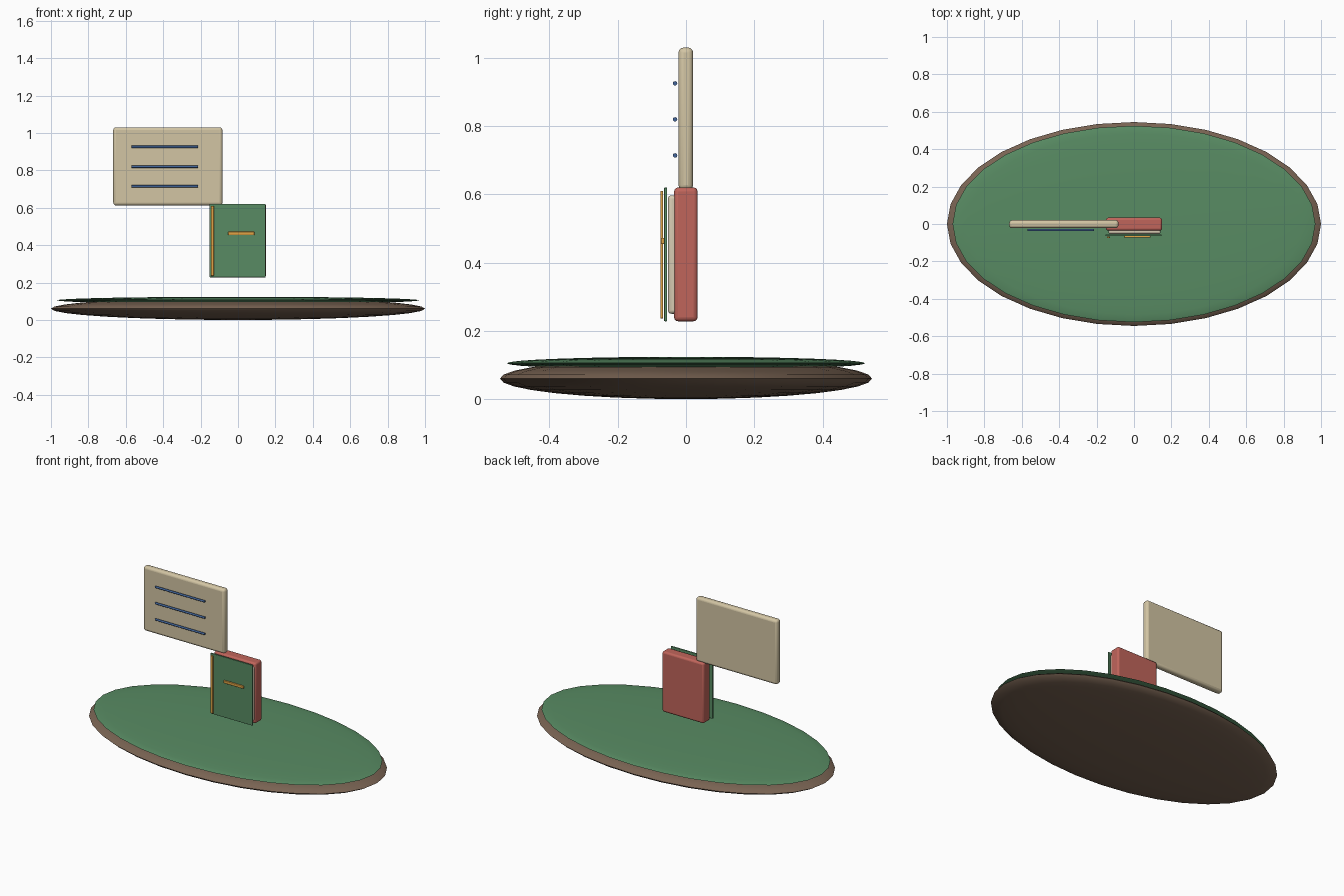
import bpy, math

if "Cube" in bpy.data.objects:
    bpy.data.objects.remove(bpy.data.objects["Cube"])


def material(name, rgb):
    m = bpy.data.materials.new(name)
    m.diffuse_color = (*rgb, 1)
    m.use_nodes = True
    m.node_tree.nodes["Principled BSDF"].inputs["Base Color"].default_value = m.diffuse_color
    return m


BROWN = material("earth brown", (0.19, 0.125, 0.085))
GREEN = material("leaf green", (0.098, 0.26, 0.125))
RED = material("brick red", (0.53, 0.13, 0.105))
CREAM = material("parchment", (0.65, 0.56, 0.37))
PAGE = material("page white", (0.68, 0.60, 0.45))
GOLD = material("gold", (0.75, 0.37, 0.06))
BLUE = material("ink blue", (0.055, 0.13, 0.32))


def finish(name, mat):
    ob = bpy.context.object
    ob.name = name
    ob.data.materials.append(mat)
    bpy.ops.object.shade_smooth_by_angle(angle=math.radians(40))
    return ob


def apply_scale():
    bpy.ops.object.transform_apply(location=False, rotation=False, scale=True)


def disc(name, size, z, mat):
    """Flattened sphere; size holds the three half axes."""
    bpy.ops.mesh.primitive_uv_sphere_add(segments=32, ring_count=16, location=(0, 0, z))
    bpy.context.object.scale = size
    apply_scale()
    ob = finish(name, mat)
    ob.data.shade_smooth()


def box(name, x, y, z, mat, bevel=0.0):
    """Box from (low, high) ranges with optionally rounded edges."""
    r = (x, y, z)
    bpy.ops.mesh.primitive_cube_add(size=1, location=[(a + b) / 2 for a, b in r])
    bpy.context.object.scale = [b - a for a, b in r]
    apply_scale()
    ob = finish(name, mat)
    if bevel:
        mod = ob.modifiers.new("rounded edges", "BEVEL")
        mod.width = bevel
        mod.segments = 3


def rod(name, x, y, z, radius, mat):
    """Thin round bar lying along x."""
    bpy.ops.mesh.primitive_cylinder_add(vertices=12, radius=radius, depth=x[1] - x[0],
                                        location=((x[0] + x[1]) / 2, y, z),
                                        rotation=(0, math.pi / 2, 0))
    finish(name, mat)


# Ground mound with grass cap
disc("earth_base", (1.0, 0.545, 0.06), 0.06, BROWN)
disc("grass_top", (0.97, 0.525, 0.019), 0.105, GREEN)

# Floating book: back block, pages, front cover and trim
box("book_body", (-0.15, 0.15), (-0.035, 0.034), (0.228, 0.62), RED, 0.012)
box("book_pages", (-0.137, 0.143), (-0.053, 0.0), (0.25, 0.597), PAGE, 0.01)
box("book_cover", (-0.152, 0.148), (-0.064, -0.055), (0.228, 0.62), GREEN, 0.002)
box("spine_strip", (-0.145, -0.129), (-0.075, -0.067), (0.236, 0.61), GOLD, 0.002)
box("cover_mark", (-0.053, 0.088), (-0.073, -0.063), (0.454, 0.472), GOLD, 0.003)

# Note board with written lines
box("note_board", (-0.667, -0.083), (-0.022, 0.021), (0.612, 1.03), CREAM, 0.015)
for i in range(3):
    rod(f"note_line_{i + 1}", (-0.57, -0.215), -0.032, 0.714 + 0.1055 * i, 0.0065, BLUE)
